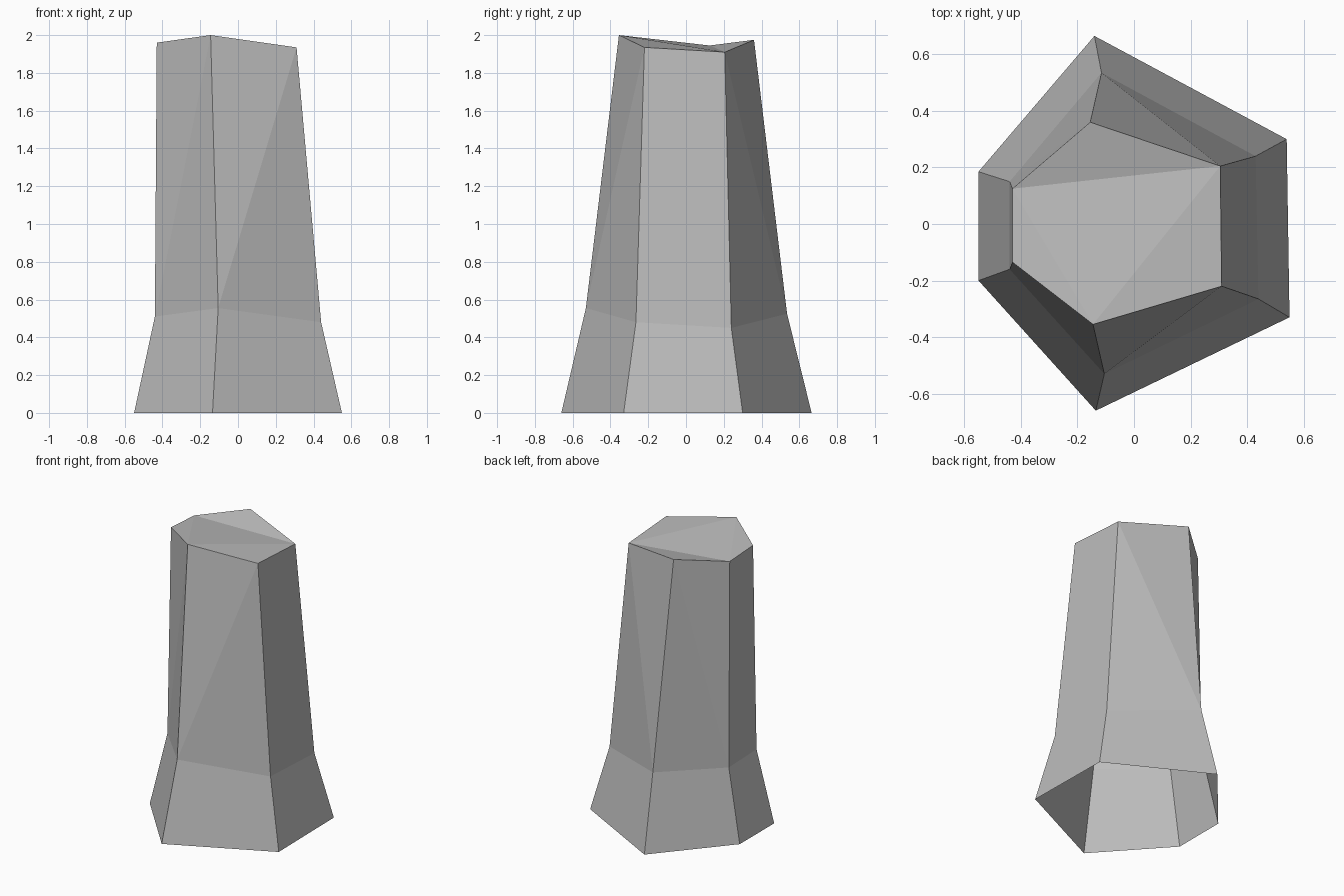
import bpy, bmesh

cube = bpy.data.objects.get("Cube")
if cube:
    bpy.data.objects.remove(cube, do_unlink=True)

# Three hexagonal rings, each corner listed counterclockwise:
# back, back_left, front_left, front, front_right, back_right by plan position
base = [(-.14, .665, 0), (-.55, .185, 0), (-.55, -.20, 0),
        (-.135, -.66, 0), (.55, -.33, 0), (.54, .30, 0)]
waist = [(-.115, .535, .525), (-.44, .15, .50), (-.44, -.16, .51),
         (-.105, -.53, .555), (.44, -.265, .48), (.43, .24, .45)]
rim = [(-.155, .36, 1.975), (-.43, .125, 1.945), (-.43, -.135, 1.96),
       (-.145, -.355, 2.0), (.31, -.22, 1.935), (.305, .205, 1.91)]

bm = bmesh.new()
rings = [[bm.verts.new(p) for p in ring] for ring in (base, waist, rim)]

# Flared foot: plain four-sided walls, open underneath
low, mid, top = rings
for i in range(6):
    j = (i + 1) % 6
    bm.faces.new((low[i], low[j], mid[j], mid[i]))

# Tapering shaft: slightly twisted walls, split along a chosen diagonal
rising = {2, 3}
for i in range(6):
    j = (i + 1) % 6
    if i in rising:
        bm.faces.new((mid[i], mid[j], top[j]))
        bm.faces.new((mid[i], top[j], top[i]))
    else:
        bm.faces.new((mid[i], mid[j], top[i]))
        bm.faces.new((mid[j], top[j], top[i]))

# Uneven top of four facets
for tri in ((5, 0, 1), (5, 1, 3), (1, 2, 3), (3, 4, 5)):
    bm.faces.new([top[k] for k in tri])

mesh = bpy.data.meshes.new("stone_pillar")
bm.to_mesh(mesh)
bm.free()

# Plain grey stone
stone = bpy.data.materials.new("grey_stone")
stone.use_nodes = True
grey = (.5, .5, .5, 1)
stone.diffuse_color = grey
stone.node_tree.nodes["Principled BSDF"].inputs["Base Color"].default_value = grey
mesh.materials.append(stone)

pillar = bpy.data.objects.new("stone_pillar", mesh)
bpy.context.collection.objects.link(pillar)
